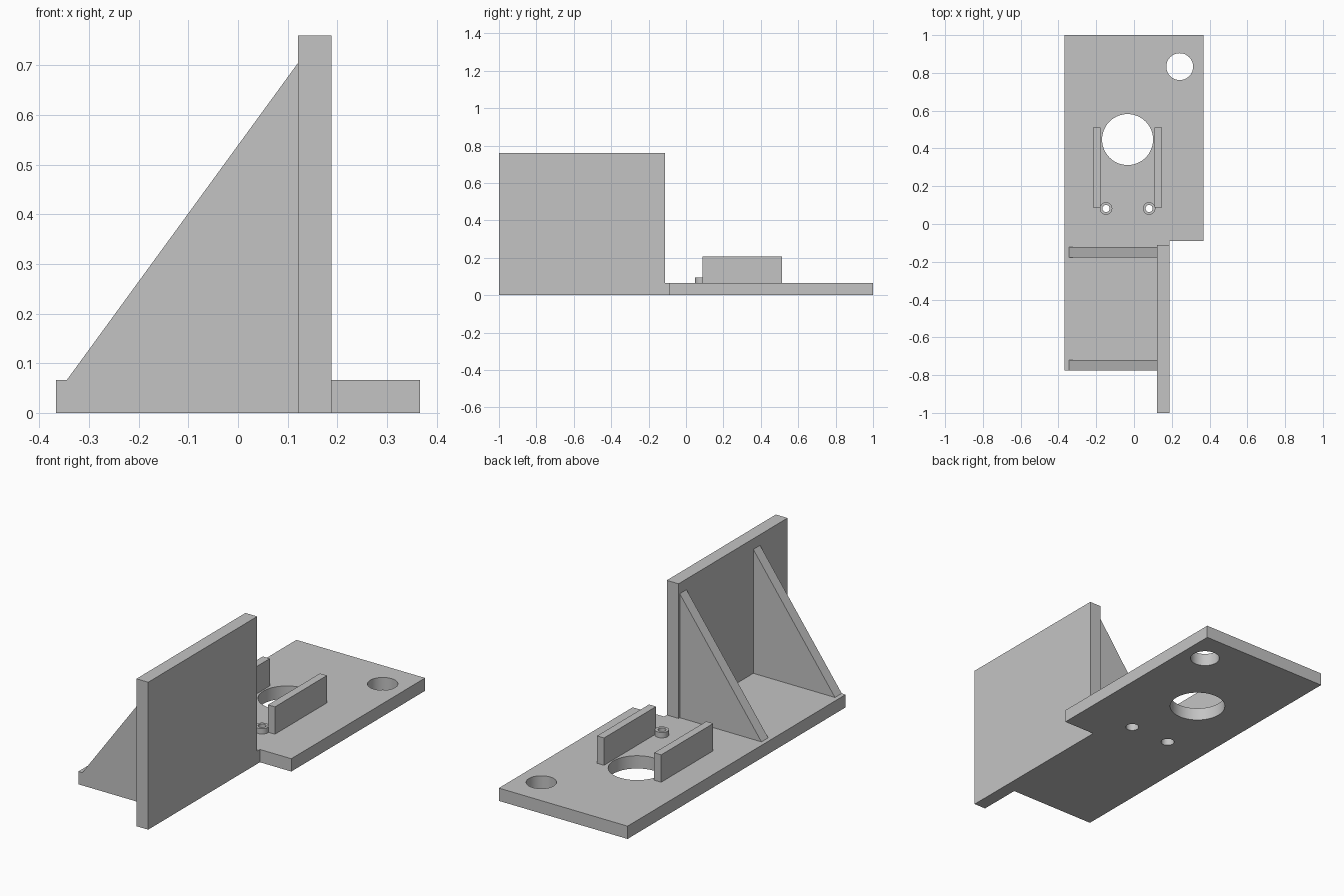
import bpy, bmesh, math

cube = bpy.data.objects.get("Cube")
if cube:
    bpy.data.objects.remove(cube, do_unlink=True)

grey = bpy.data.materials.new("light_grey")
grey.use_nodes = True
colour = (0.55, 0.55, 0.55, 1)
grey.diffuse_color = colour
grey.node_tree.nodes["Principled BSDF"].inputs["Base Color"].default_value = colour


def circle(cx, cy, r, n=64):
    return [(cx + r * math.cos(math.tau * i / n), cy + r * math.sin(math.tau * i / n))
            for i in range(n)]


def plate(name, outlines, start, end, upright=False):
    """Extrude closed outlines (inner ones become holes) along z, or along y if upright."""
    curve = bpy.data.curves.new(name, "CURVE")
    curve.dimensions = "2D"
    curve.fill_mode = "BOTH"
    curve.extrude = (end - start) / 2
    for points in outlines:
        spline = curve.splines.new("POLY")
        spline.points.add(len(points) - 1)
        for p, (u, v) in zip(spline.points, points):
            p.co = (u, v, 0, 1)
        spline.use_cyclic_u = True
    obj = bpy.data.objects.new(name, curve)
    bpy.context.collection.objects.link(obj)
    mid = (start + end) / 2
    obj.location = (0, mid, 0) if upright else (0, 0, mid)
    if upright:
        obj.rotation_euler.x = math.pi / 2
    bpy.ops.object.select_all(action="DESELECT")
    obj.select_set(True)
    bpy.context.view_layer.objects.active = obj
    bpy.ops.object.convert(target="MESH")
    obj = bpy.context.object
    # Weld the caps to the sides and face everything outward
    bm = bmesh.new()
    bm.from_mesh(obj.data)
    bmesh.ops.remove_doubles(bm, verts=bm.verts, dist=1e-5)
    bmesh.ops.recalc_face_normals(bm, faces=bm.faces)
    bm.to_mesh(obj.data)
    bm.free()
    obj.data.materials.clear()
    obj.data.materials.append(grey)
    bpy.ops.object.shade_smooth_by_angle(angle=math.radians(30))


def rect(x0, x1, y0, y1):
    return [(x0, y0), (x1, y0), (x1, y1), (x0, y1)]


BASE = 0.066       # base thickness
MID = -0.034       # centre line of the mount
SIDE = 0.367       # half width of the base
FRONT = -0.776     # front edge of the base
WALL = (0.121, 0.188)
WALL_BACK = -0.112

# Base with a stepped outline, two large holes and two screw holes
screws = [(MID + s * 0.114, 0.082) for s in (-1, 1)]
outline = [(-SIDE, FRONT), (WALL[0], FRONT), (WALL[0], WALL_BACK), (WALL[1], WALL_BACK),
           (WALL[1], -0.09), (SIDE, -0.09), (SIDE, 1), (-SIDE, 1)]
holes = [circle(MID, 0.447, 0.135), circle(0.242, 0.833, 0.071)]
holes += [circle(x, y, 0.032, 32) for x, y in screws]
plate("base", [outline] + holes, 0, BASE)

# Upright wall
plate("wall", [rect(*WALL, -1, WALL_BACK)], 0, 0.76)

# Triangular gussets bracing the wall
gusset = [(-0.345, BASE), (WALL[0], BASE), (WALL[0], 0.705)]
for name, y in (("front_gusset", FRONT), ("back_gusset", -0.177)):
    plate(name, [gusset], y, y + 0.055, upright=True)

# Rails and screw bosses, mirrored about the mount centre line
for side, s, (x, y) in zip(("right", "left"), (-1, 1), screws):
    a, b = sorted((MID + s * 0.143, MID + s * 0.183))
    plate(side + "_rail", [rect(a, b, 0.088, 0.512)], BASE, 0.207)
    plate(side + "_screw_boss", [circle(x, y, 0.033, 32), circle(x, y, 0.019, 32)], BASE, 0.094)
